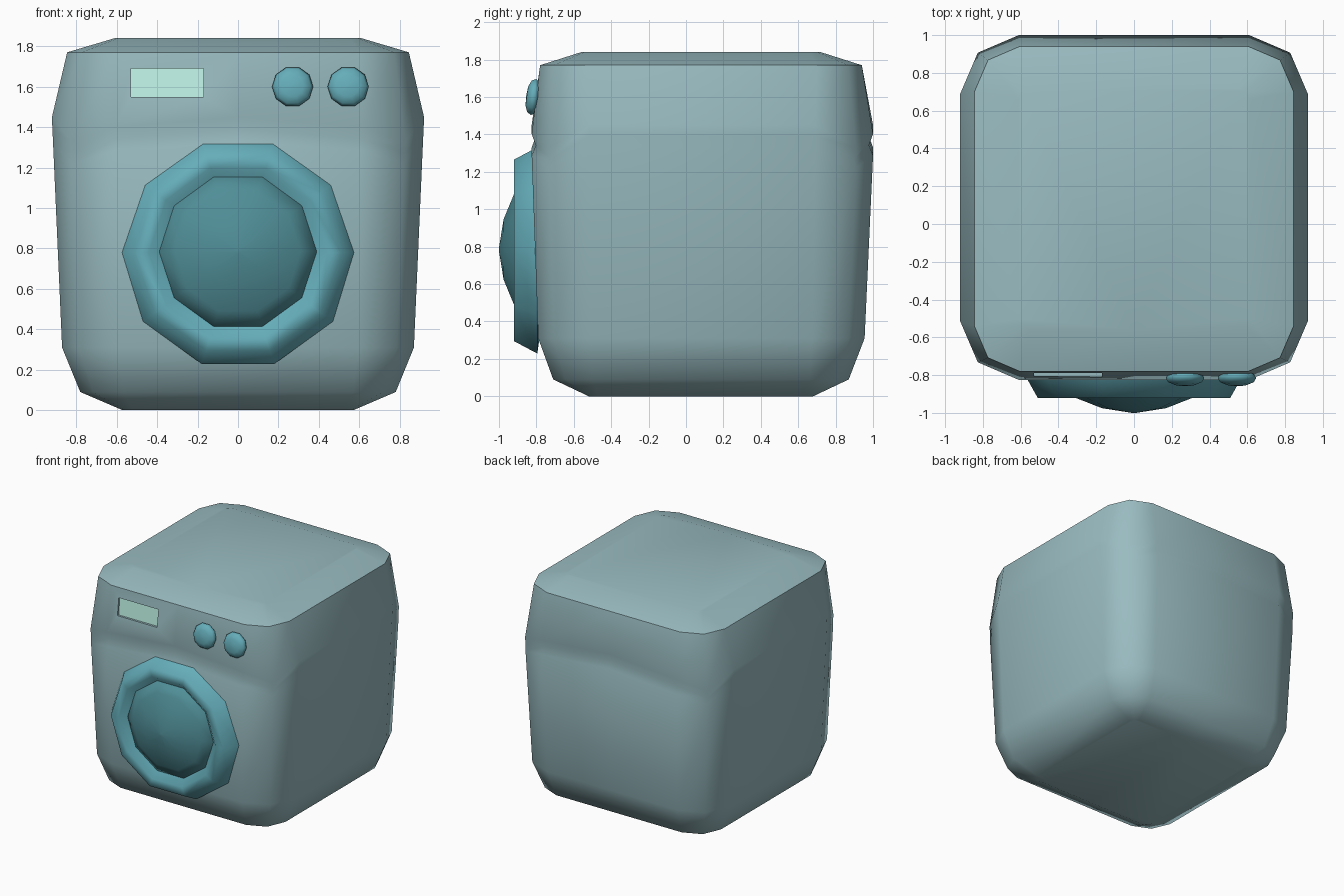
import bpy, bmesh
from math import sin, cos, pi, radians
from mathutils import Matrix, Vector

if "Cube" in bpy.data.objects:
    bpy.data.objects.remove(bpy.data.objects["Cube"])


def material(name, rgb):
    m = bpy.data.materials.new(name)
    m.diffuse_color = (*rgb, 1)
    m.use_nodes = True
    m.node_tree.nodes["Principled BSDF"].inputs["Base Color"].default_value = m.diffuse_color
    return m


SHELL = material("shell", (0.32, 0.50, 0.53))
TEAL = material("teal", (0.13, 0.42, 0.49))
GLASS = material("dark_teal", (0.08, 0.27, 0.31))
SCREEN = material("screen", (0.52, 0.89, 0.79))


def finish(name, bm, mat=None):
    bmesh.ops.recalc_face_normals(bm, faces=bm.faces)
    mesh = bpy.data.meshes.new(name)
    bm.to_mesh(mesh)
    bm.free()
    ob = bpy.data.objects.new(name, mesh)
    bpy.context.collection.objects.link(ob)
    if mat:
        mesh.materials.append(mat)
    return ob


def activate(ob):
    bpy.ops.object.select_all(action='DESELECT')
    ob.select_set(True)
    bpy.context.view_layer.objects.active = ob


def smooth(ob, angle):
    activate(ob)
    bpy.ops.object.shade_smooth_by_angle(angle=radians(angle))


def loft(bm, rings):
    """Bridge rings of points and cap both ends."""
    rows = [[bm.verts.new(p) for p in r] for r in rings]
    n = len(rows[0])
    for a, b in zip(rows, rows[1:]):
        for i in range(n):
            j = (i + 1) % n
            bm.faces.new((a[i], a[j], b[j], b[i]))
    bm.faces.new(rows[0])
    bm.faces.new(rows[-1])


def lathe(name, profile, centre, mat, tilt=0, sides=10, angle=75):
    """Revolve (radius, forward depth) points about an axis facing -y."""
    bm = bmesh.new()
    loft(bm, [[(r * cos(2 * pi * i / sides), -d, r * sin(2 * pi * i / sides))
               for i in range(sides)] for r, d in profile])
    bm.transform(Matrix.Translation(centre) @ Matrix.Rotation(radians(tilt), 4, 'X'))
    ob = finish(name, bm, mat)
    smooth(ob, angle)
    return ob


def box(name, x0, x1, y0, y1, z0, z1, lean, mat=None):
    """Box whose front and back lean back by `lean` towards the top."""
    bm = bmesh.new()
    loft(bm, [[(x0, y0 + s, z), (x1, y0 + s, z), (x1, y1 + s, z), (x0, y1 + s, z)]
              for z, s in ((z0, 0), (z1, lean))])
    return finish(name, bm, mat)


# Cabinet: stacked rounded-rectangle rings with an arched groove front and back
def ring(z, hx, y0, y1, c, groove=0, arch=0):
    k = 0.3 * c
    g = groove
    half = [(0, y0 + g, z), (hx - c, y0 + g, z - 0.4 * arch),
            (hx - k, y0 + k + g * 0.3, z - arch), (hx, y0 + c, z),
            (hx, y1 - c, z), (hx - k, y1 - k - g * 0.3, z - arch),
            (hx - c, y1 - g, z - 0.4 * arch), (0, y1 - g, z)]
    return half + [(-x, y, zz) for x, y, zz in half[-2:0:-1]]


bm = bmesh.new()
loft(bm, [ring(0.00, 0.57, -0.52, 0.68, 0.05),
          ring(0.09, 0.78, -0.71, 0.87, 0.21),
          ring(0.31, 0.87, -0.79, 0.955, 0.28),
          ring(1.33, 0.915, -0.825, 1.0, 0.31, 0, 0.11),
          ring(1.39, 0.918, -0.825, 1.0, 0.31, 0.022, 0.12),
          ring(1.45, 0.92, -0.825, 1.0, 0.31, 0, 0.12),
          ring(1.77, 0.845, -0.78, 0.94, 0.24),
          ring(1.84, 0.61, -0.56, 0.72, 0.06)])
cabinet = finish("cabinet", bm, SHELL)

# Recess cut for the display
cutter = box("display_cutter", -0.53, -0.17, -0.90, -0.787, 1.55, 1.69, 0.014)
cutter.hide_render = True
mod = cabinet.modifiers.new("recess", 'BOOLEAN')
mod.operation = 'DIFFERENCE'
mod.solver = 'EXACT'
mod.object = cutter
activate(cabinet)
bpy.ops.object.modifier_apply(modifier="recess")
bpy.data.objects.remove(cutter)
smooth(cabinet, 60)

# Display panel in the recess
box("display", -0.53, -0.17, -0.79, -0.77, 1.55, 1.69, 0.014, SCREEN)

# Door frame and domed door glass
lathe("door_frame", [(0.40, 0.77), (0.58, 0.795), (0.51, 0.92), (0.44, 0.92), (0.385, 0.87)],
      Vector((0, 0, 0.78)), TEAL)
lathe("door_glass", [(0.39, 0.84), (0.39, 0.875), (0.31, 0.92), (0.17, 0.975), (0.01, 1.0)],
      Vector((0, 0, 0.785)), GLASS, angle=60)

# Control knobs
for side, x in (("left", 0.27), ("right", 0.545)):
    lathe(side + "_knob", [(0.06, -0.03), (0.09, -0.02), (0.102, 0.0), (0.09, 0.022),
                           (0.055, 0.036), (0.005, 0.04)],
          Vector((x, -0.815, 1.60)), TEAL, tilt=-8)
